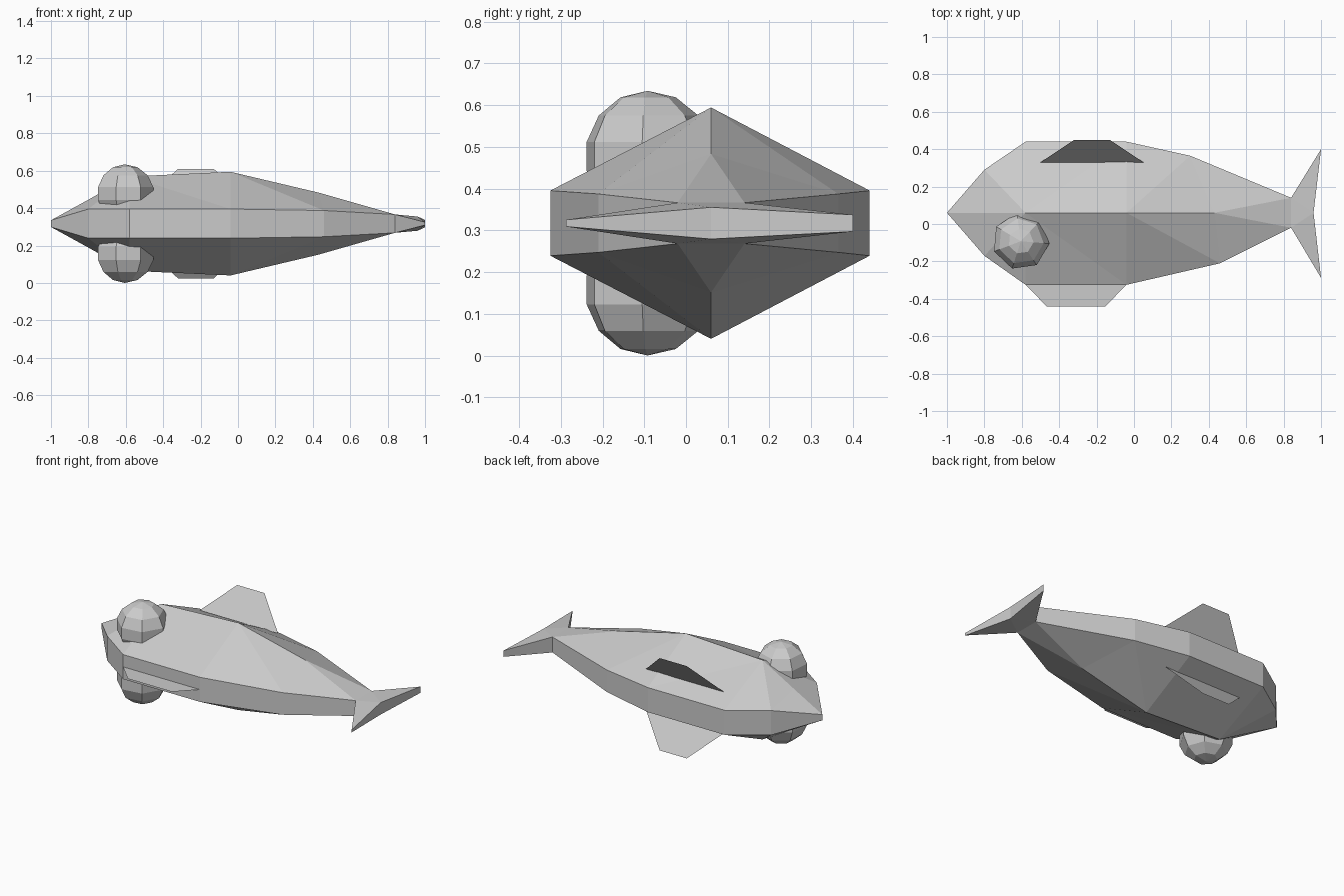
import bpy, bmesh
from math import radians
from mathutils import Matrix

if "Cube" in bpy.data.objects:
    bpy.data.objects.remove(bpy.data.objects["Cube"])

MID = 0.317  # height of the symmetry plane


def add_object(name, bm, mirror=False):
    mesh = bpy.data.meshes.new(name)
    bm.to_mesh(mesh)
    bm.free()
    ob = bpy.data.objects.new(name, mesh)
    ob.location.z = MID
    bpy.context.collection.objects.link(ob)
    if mirror:
        mod = ob.modifiers.new("Mirror", 'MIRROR')
        mod.use_axis = (False, False, True)
        mod.use_mirror_merge = False
    return ob


def add_plane(name, points, mirror=False):
    bm = bmesh.new()
    bm.faces.new([bm.verts.new(p) for p in points])
    add_object(name, bm, mirror)


# Body: hexagonal sections lofted from nose to tail root
# upper edge x, y | lower edge x, y | edge half height | ridge x, half height
sections = [
    (-1.00, 0.06, -1.00, 0.06, 0.018, -1.00, 0.018),
    (-0.80, 0.29, -0.80, -0.17, 0.078, -0.80, 0.128),
    (-0.58, 0.44, -0.58, -0.325, 0.078, -0.58, 0.252),
    (-0.04, 0.44, -0.04, -0.325, 0.078, -0.04, 0.277),
    (0.30, 0.365, 0.46, -0.21, 0.070, 0.43, 0.166),
    (0.84, 0.14, 0.84, -0.02, 0.049, 0.84, 0.049),
]
bm = bmesh.new()
rings = []
for xu, yu, xl, yl, h, xr, r in sections:
    ring = [(xu, yu, -h), (xu, yu, h), (xr, 0.06, r),
            (xl, yl, h), (xl, yl, -h), (xr, 0.06, -r)]
    rings.append([bm.verts.new(p) for p in ring])
for a, b in zip(rings, rings[1:]):
    for i in range(6):
        j = (i + 1) % 6
        bm.faces.new((a[i], a[j], b[j], b[i]))
bm.faces.new(rings[-1])
bmesh.ops.remove_doubles(bm, verts=bm.verts, dist=0.001)
bmesh.ops.triangulate(bm, faces=[f for f in bm.faces if len(f.verts) == 4 and
                                 abs(f.calc_center_median().z) > 0.02])
bmesh.ops.recalc_face_normals(bm, faces=bm.faces)
add_object("body", bm)

# Tail: forked outline that thins towards its tips
outline = [(0.84, 0.14, 0.049), (0.84, -0.02, 0.049), (1.0, -0.288, 0.008),
           (0.96, 0.06, 0.038), (1.0, 0.40, 0.020)]
bm = bmesh.new()
top = [bm.verts.new((x, y, h)) for x, y, h in outline]
low = [bm.verts.new((x, y, -h)) for x, y, h in outline]
for side in (top, low):
    for tri in ((0, 1, 3), (1, 2, 3), (0, 3, 4)):
        bm.faces.new([side[i] for i in tri])
for i in range(5):
    j = (i + 1) % 5
    bm.faces.new((top[i], top[j], low[j], low[i]))
bmesh.ops.recalc_face_normals(bm, faces=bm.faces)
add_object("tail_fin", bm)

# Edge fin on the symmetry plane
add_plane("edge_fin", [(-0.58, -0.325, 0), (-0.465, -0.442, 0),
                       (-0.155, -0.442, 0), (-0.04, -0.325, 0)])

# Pair of side fins
add_plane("side_fins", [(-0.5, 0.33, 0.13), (-0.32, 0.45, 0.293),
                        (-0.13, 0.45, 0.293), (0.05, 0.33, 0.13)][::1], mirror=True)

# Pair of bulging eyes
bm = bmesh.new()
bmesh.ops.create_uvsphere(
    bm, u_segments=7, v_segments=7, radius=0.157,
    matrix=Matrix.Translation((-0.605, -0.092, 0.160)) @ Matrix.Rotation(radians(8), 4, 'Z'))
add_object("eyes", bm, mirror=True)
